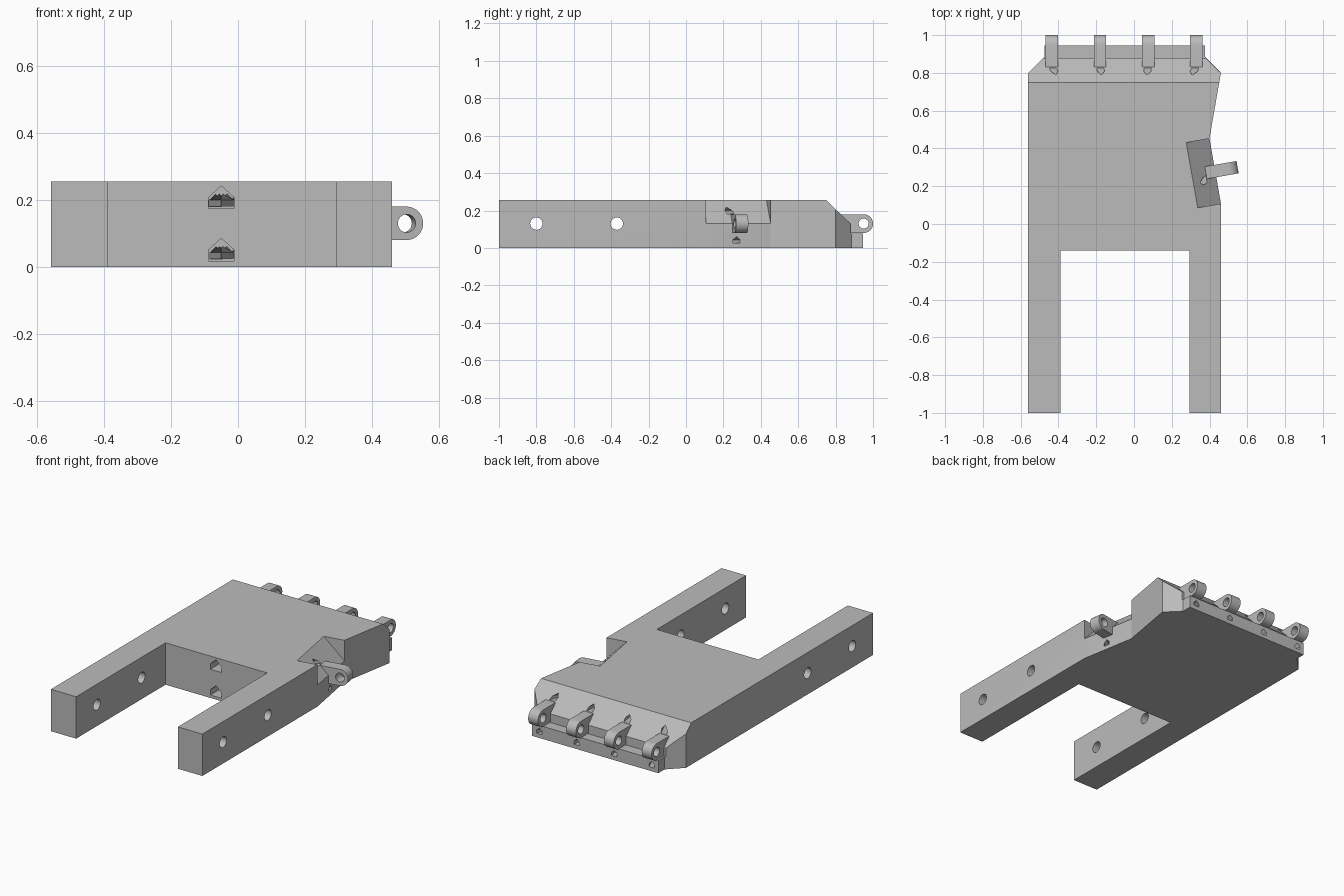
import bpy, bmesh, math
from mathutils import Vector as V

cube = bpy.data.objects.get("Cube")
if cube:
    bpy.data.objects.remove(cube, do_unlink=True)

grey = bpy.data.materials.new("plain grey")
grey.use_nodes = True
COLOUR = (0.5, 0.5, 0.5, 1)
grey.diffuse_color = COLOUR
grey.node_tree.nodes["Principled BSDF"].inputs["Base Color"].default_value = COLOUR

X, Y, Z = V((1, 0, 0)), V((0, 1, 0)), V((0, 0, 1))


def prism(name, profile, origin, a, b, depth):
    """Extrude a 2D profile, laid out along axes a and b, by the depth vector."""
    bm = bmesh.new()
    face = bm.faces.new([bm.verts.new(origin + a * p + b * q) for p, q in profile])
    top = bmesh.ops.extrude_face_region(bm, geom=[face])["geom"]
    bmesh.ops.translate(bm, vec=depth,
                        verts=[g for g in top if isinstance(g, bmesh.types.BMVert)])
    bmesh.ops.recalc_face_normals(bm, faces=bm.faces)
    mesh = bpy.data.meshes.new(name)
    bm.to_mesh(mesh)
    bm.free()
    mesh.materials.append(grey)
    obj = bpy.data.objects.new(name, mesh)
    bpy.context.collection.objects.link(obj)
    return obj


def activate(obj):
    bpy.ops.object.select_all(action='DESELECT')
    obj.select_set(True)
    bpy.context.view_layer.objects.active = obj


def cut(obj, cutter):
    activate(obj)
    mod = obj.modifiers.new("cut", 'BOOLEAN')
    mod.operation, mod.solver, mod.object = 'DIFFERENCE', 'EXACT', cutter
    bpy.ops.object.modifier_apply(modifier=mod.name)
    bpy.data.objects.remove(cutter, do_unlink=True)


def smooth(obj):
    activate(obj)
    bpy.ops.object.shade_smooth_by_angle(angle=math.radians(30))


def circle(radius, n=32):
    return [(radius * math.cos(math.tau * i / n), radius * math.sin(math.tau * i / n))
            for i in range(n)]


def house(width, side, apex):
    w = width / 2
    return [(-w, 0), (w, 0), (w, side), (0, apex), (-w, side)]


HEIGHT, MID = 0.255, 0.13
CENTRE = -0.05

# Angled side mount: wall midpoint, outward normal and tangent
tilt = math.radians(10)
mount = V((0.43, 0.28, 0))
out = V((math.cos(tilt), math.sin(tilt), 0))
along = V((-out.y, out.x, 0))
near, far = mount - along * 0.175, mount + along * 0.175

# Palm body with two arms
outline = [(-0.56, -1), (-0.39, -1), (-0.39, -0.14), (0.295, -0.14), (0.295, -1),
           (0.46, -1), near.xy, far.xy, (0.46, 0.8), (0.375, 0.885), (0.375, 0.945),
           (-0.475, 0.945), (-0.475, 0.885), (-0.56, 0.8)]
body = prism("palm_body", outline, V(), X, Y, Z * HEIGHT)

# Sloped back edge above a low ledge
cut(body, prism("back_cutter", [(0.62, 0.38), (0.88, MID), (0.88, 0.077), (1.1, 0.077),
                                (1.1, 0.38)], -X, Y, Z, X * 2))

# Sloped recess over the side mount
cut(body, prism("side_cutter", [(-0.25, 0.38), (0, MID), (0.1, MID), (0.1, 0.38)],
                near, out, Z, along * 0.35))

# Round holes through both arms
for y in (-0.8, -0.37):
    cut(body, prism("arm_hole_cutter", circle(0.033), V((-1, y, MID)), Y, Z, X * 2))

# Cord channels: one mouth at the front, branching to every hinge, on two levels
hinge_x = [-0.435, -0.18, 0.075, 0.33]
for level, back_y in ((0.175, 0.84), (0.018, 0.955)):
    cut(body, prism("mouth_cutter", house(0.075, 0.033, 0.067),
                    V((CENTRE, -0.2, level)), X, Z, Y * 0.18))
    starts = [(V((x, back_y, 0)), X) for x in hinge_x] + [(mount + out * 0.02, along)]
    for i, (start, across) in enumerate(starts):
        end = V((CENTRE, -0.06, 0))
        lift = Z * (level + 0.006 + i * 0.0004)
        cut(body, prism("channel_cutter", house(0.038, 0.018, 0.036),
                        start + lift, across, Z, end - start))
smooth(body)


# Hinge lugs: flat bars with a rounded, pierced end
def lug(name, wall_point, direction):
    side = Z.cross(direction)
    r, centre, width = 0.05, 0.07, 0.066
    arc = [(centre + r * math.sin(math.pi * i / 20), -r * math.cos(math.pi * i / 20))
           for i in range(21)]
    base = wall_point + Z * MID
    obj = prism(name, [(-0.05, r), (-0.05, -r)] + arc,
                base - side * width / 2, direction, Z, side * width)
    cut(obj, prism("pin_cutter", circle(0.027), base + direction * centre - side * 0.1,
                   direction, Z, side * 0.2))
    smooth(obj)


for i, x in enumerate(hinge_x):
    lug(f"back_lug_{i + 1}", V((x, 0.88, 0)), Y)
lug("side_lug", mount, out)
